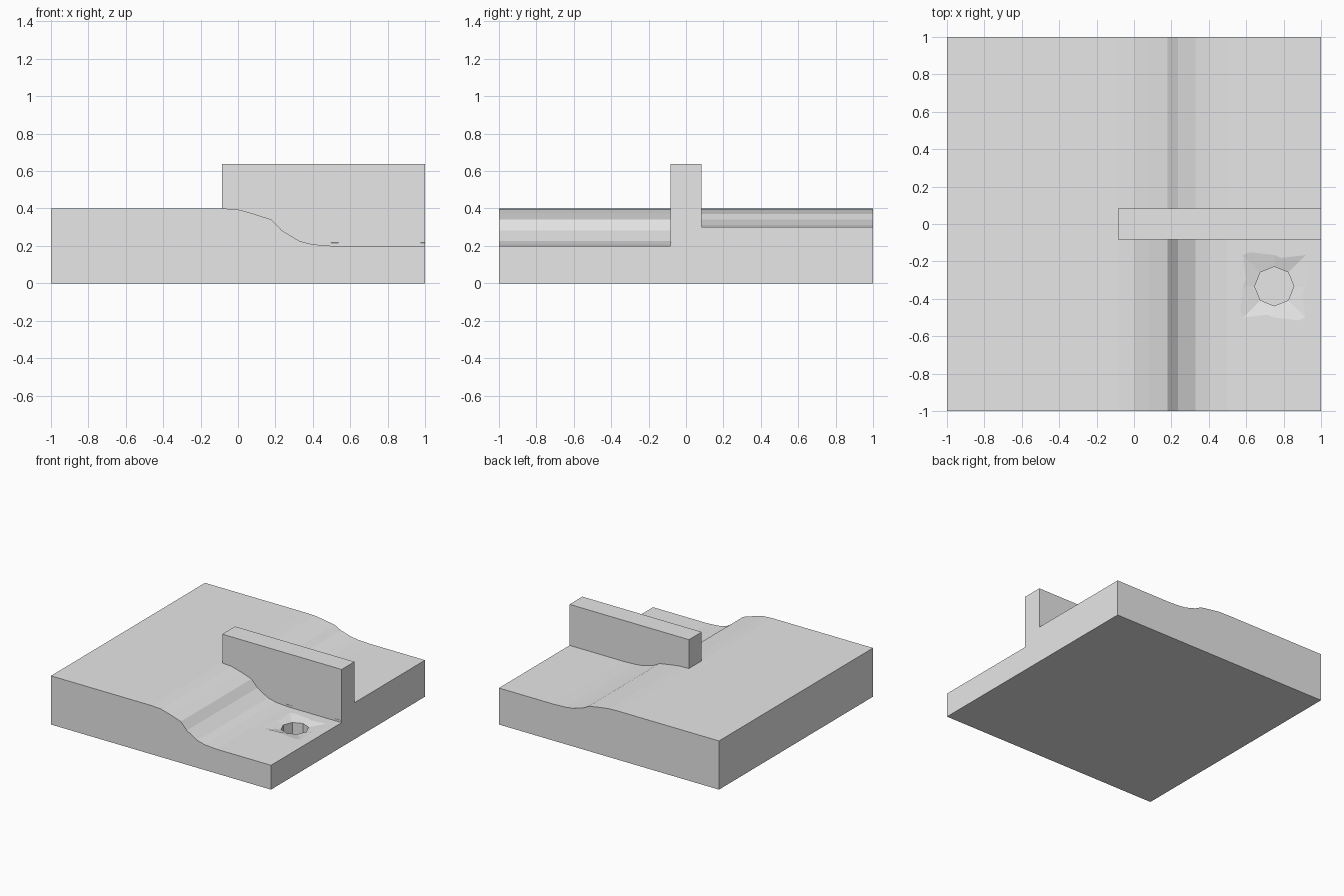
import bpy, bmesh, math

if "Cube" in bpy.data.objects:
    bpy.data.objects.remove(bpy.data.objects["Cube"])

grey = bpy.data.materials.new("plain grey")
grey.diffuse_color = (0.8, 0.8, 0.8, 1)
grey.use_nodes = True
grey.node_tree.nodes["Principled BSDF"].inputs["Base Color"].default_value = grey.diffuse_color

WALL_X, WALL_Y, WALL_Z = -0.085, 0.083, 0.637
HIGH, LOW, BACK_LOW = 0.4, 0.2, 0.3
# slope profile of the low front side: x, z
SLOPE = [(0.0, 0.395), (0.08, 0.373), (0.18, 0.34), (0.235, 0.282),
         (0.33, 0.225), (0.4, 0.208), (0.5, LOW), (1.0, LOW)]


def new_object(name, bm):
    bmesh.ops.recalc_face_normals(bm, faces=bm.faces)
    mesh = bpy.data.meshes.new(name)
    bm.to_mesh(mesh)
    bm.free()
    mesh.materials.append(grey)
    ob = bpy.data.objects.new(name, mesh)
    bpy.context.collection.objects.link(ob)
    return ob


def skin(rings):
    """Closed solid through a row of rings with equal point counts."""
    bm = bmesh.new()
    rows = [[bm.verts.new(p) for p in ring] for ring in rings]
    n = len(rows[0])
    for a, b in zip(rows, rows[1:]):
        for i in range(n):
            j = (i + 1) % n
            bm.faces.new((a[i], a[j], b[j], b[i]))
    bm.faces.new(rows[0])
    bm.faces.new(rows[-1])
    bmesh.ops.remove_doubles(bm, verts=bm.verts, dist=1e-5)
    return bm


# cross-section of the tile at one depth
def section(y, height, wall=False):
    start = WALL_Z if wall else HIGH
    pts = [(-1, 0), (-1, HIGH), (WALL_X, HIGH), (WALL_X, start)]
    pts += [(x, height(z)) for x, z in SLOPE] + [(1, 0)]
    return [(x, y, z) for x, z in pts]


def front(z):
    return z


def back(z):
    return BACK_LOW + (z - LOW) * (HIGH - BACK_LOW) / (HIGH - LOW)


def top(z):
    return WALL_Z


# ground tile with the dividing wall
tile = new_object("ground_tile_with_wall", skin([
    section(-1, front), section(-WALL_Y, front),
    section(-WALL_Y, top, True), section(WALL_Y, top, True),
    section(WALL_Y, back), section(1, back)]))

# hole with a shallow square dish round it
CX, CY, RADIUS, HALF, RIM, FLOOR = 0.75, -0.333, 0.105, 0.167, 0.182, 0.07


def ring(k, z):
    """k = 0 is the octagon, k = 1 the square edge of the dish."""
    pts = []
    for i in range(8):
        c, s = math.cos(i * math.pi / 4), math.sin(i * math.pi / 4)
        r = RADIUS + k * (HALF / max(abs(c), abs(s)) - RADIUS)
        pts.append((CX + r * c, CY + r * s, z))
    return pts


cutter = new_object("hole_cutter", skin([
    ring(0, FLOOR), ring(0, RIM), ring(2, 2 * LOW - RIM)]))
cutter.hide_render = True
mod = tile.modifiers.new("hole", 'BOOLEAN')
mod.operation = 'DIFFERENCE'
mod.solver = 'EXACT'
mod.object = cutter
bpy.context.view_layer.objects.active = tile
tile.select_set(True)
bpy.ops.object.modifier_apply(modifier=mod.name)
bpy.data.objects.remove(cutter)
